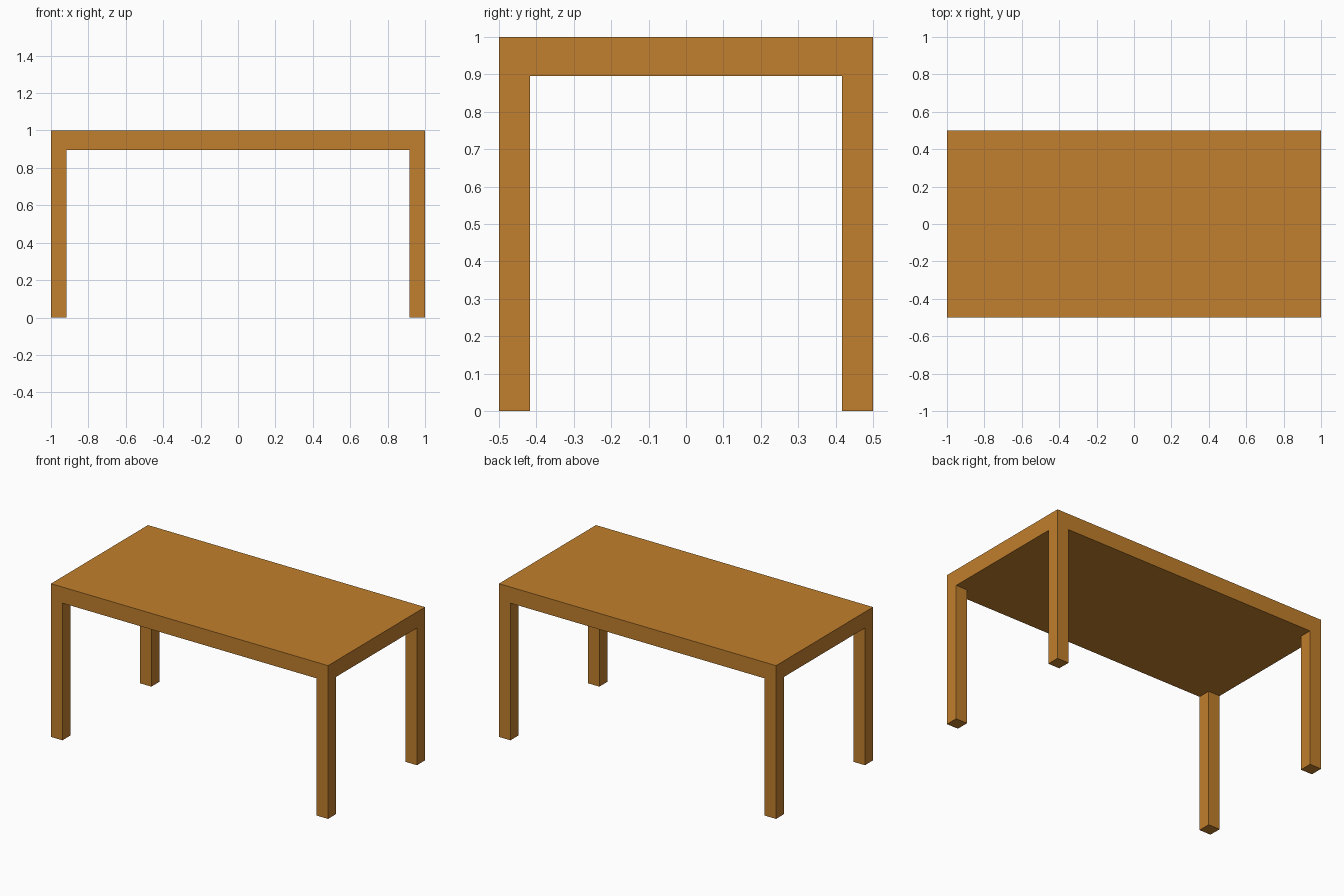
import bpy

if "Cube" in bpy.data.objects:
    bpy.data.objects.remove(bpy.data.objects["Cube"])

LENGTH, DEPTH, HEIGHT = 2.0, 1.0, 1.0
THICK = 0.105   # tabletop thickness
LEG = 0.083     # square leg width

wood = bpy.data.materials.new("warm wood")
wood.diffuse_color = (0.533, 0.212, 0.026, 1)
wood.use_nodes = True
wood.node_tree.nodes["Principled BSDF"].inputs["Base Color"].default_value = wood.diffuse_color


def box(name, centre, size):
    bpy.ops.mesh.primitive_cube_add(size=1, location=centre)
    obj = bpy.context.object
    obj.name = name
    obj.scale = size
    bpy.ops.object.transform_apply(location=False, rotation=False, scale=True)
    obj.data.materials.append(wood)
    return obj


# Solid flat top
box("tabletop", (0, 0, HEIGHT - THICK / 2), (LENGTH, DEPTH, THICK))

# Four legs, flush with the corners
leg_h = HEIGHT - THICK
for x_name, sx in (("left", -1), ("right", 1)):
    for y_name, sy in (("front", -1), ("back", 1)):
        box(f"{y_name}_{x_name}_leg",
            (sx * (LENGTH - LEG) / 2, sy * (DEPTH - LEG) / 2, leg_h / 2),
            (LEG, LEG, leg_h))
